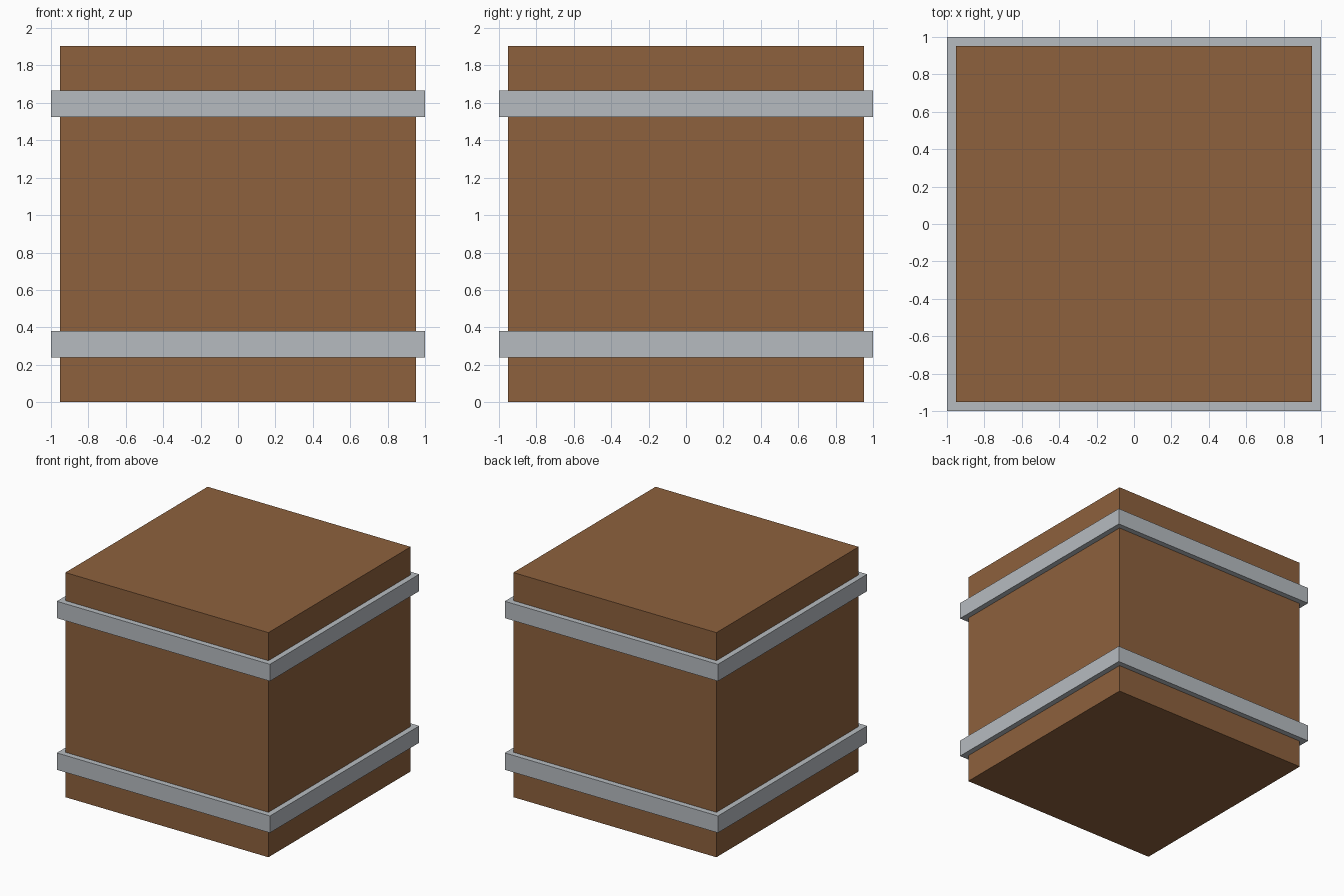
import bpy

if "Cube" in bpy.data.objects:
    bpy.data.objects.remove(bpy.data.objects["Cube"])

BODY = 1.905          # edge length of the wooden cube
BAND_WIDTH = 2.0
BAND_HEIGHT = 0.143


def material(name, color):
    mat = bpy.data.materials.new(name)
    mat.diffuse_color = (*color, 1.0)
    mat.use_nodes = True
    mat.node_tree.nodes["Principled BSDF"].inputs["Base Color"].default_value = mat.diffuse_color
    return mat


def box(name, width, height, z_mid, mat):
    bpy.ops.mesh.primitive_cube_add(size=1, location=(0, 0, z_mid))
    obj = bpy.context.object
    obj.name = name
    obj.scale = (width, width, height)
    bpy.ops.object.transform_apply(location=False, rotation=False, scale=True)
    obj.data.materials.append(mat)
    return obj


wood = material("wood", (0.27, 0.12, 0.047))
metal = material("metal", (0.47, 0.50, 0.53))

# Wooden crate body
box("crate_body", BODY, BODY, BODY / 2, wood)

# Metal bands, placed symmetrically about the middle of the crate
for name, side in (("lower_band", -1), ("upper_band", 1)):
    box(name, BAND_WIDTH, BAND_HEIGHT, BODY / 2 + side * 0.643, metal)
